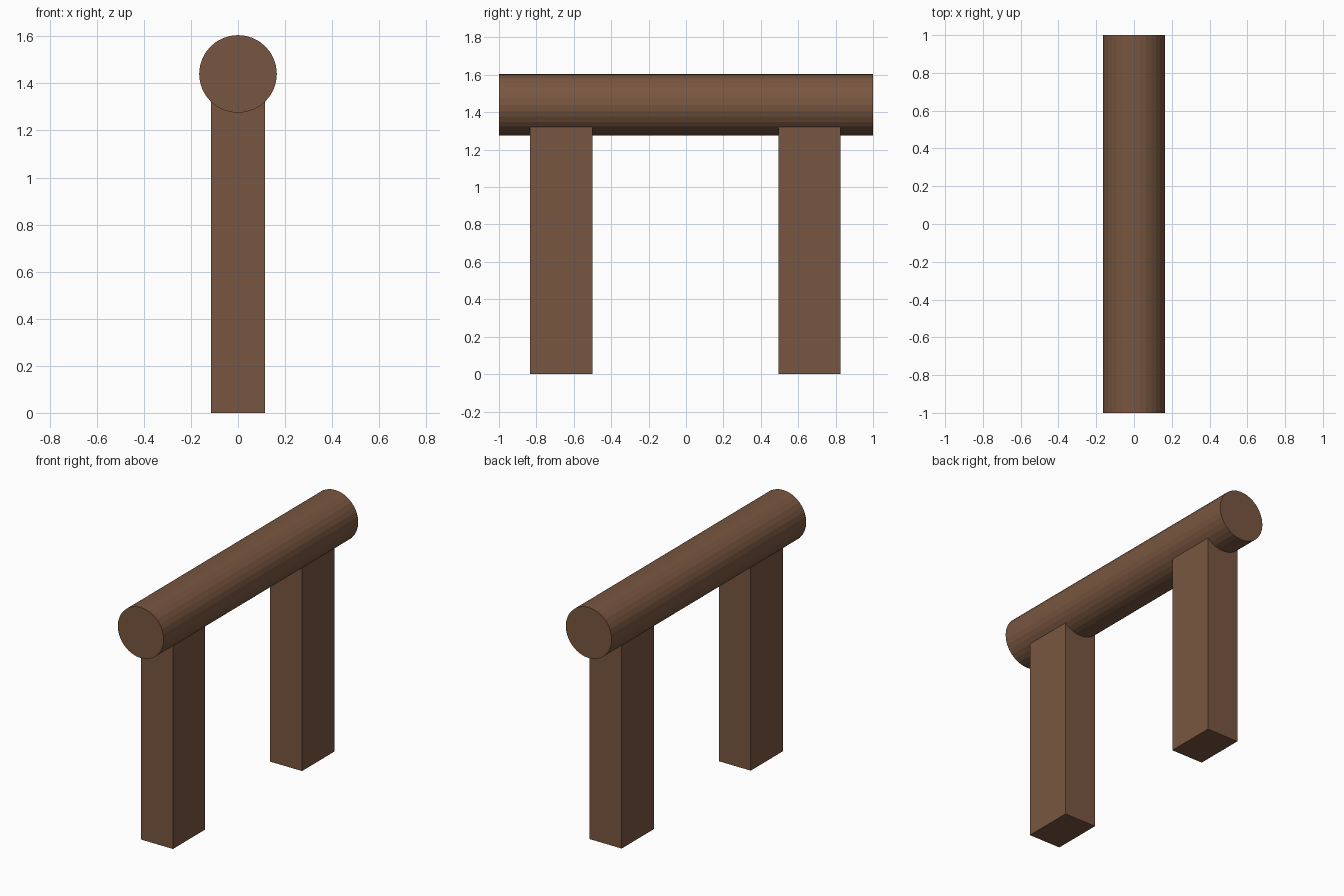
import bpy
import math

if "Cube" in bpy.data.objects:
    bpy.data.objects.remove(bpy.data.objects["Cube"])

# single brown wood colour
wood = bpy.data.materials.new("brown wood")
wood.diffuse_color = (0.19, 0.094, 0.052, 1.0)
wood.use_nodes = True
wood.node_tree.nodes["Principled BSDF"].inputs["Base Color"].default_value = wood.diffuse_color

RADIUS = 0.165
BEAM_Z = 1.44
LEG_TOP = 1.34  # slightly embedded in the beam


def box(name, size, centre):
    bpy.ops.mesh.primitive_cube_add(size=1, location=centre)
    ob = bpy.context.object
    ob.name = name
    ob.scale = size
    bpy.ops.object.transform_apply(location=False, rotation=False, scale=True)
    ob.data.materials.append(wood)
    return ob


# round beam lying along y
bpy.ops.mesh.primitive_cylinder_add(
    vertices=32, radius=RADIUS, depth=2.0,
    location=(0, 0, BEAM_Z), rotation=(math.pi / 2, 0, 0))
beam = bpy.context.object
beam.name = "round_beam"
bpy.ops.object.transform_apply(location=False, rotation=True, scale=False)
beam.data.materials.append(wood)

# square-cut legs under each end
for name, y in (("front_leg", -0.667), ("back_leg", 0.66)):
    box(name, (0.23, 0.332, LEG_TOP), (0, y, LEG_TOP / 2))
